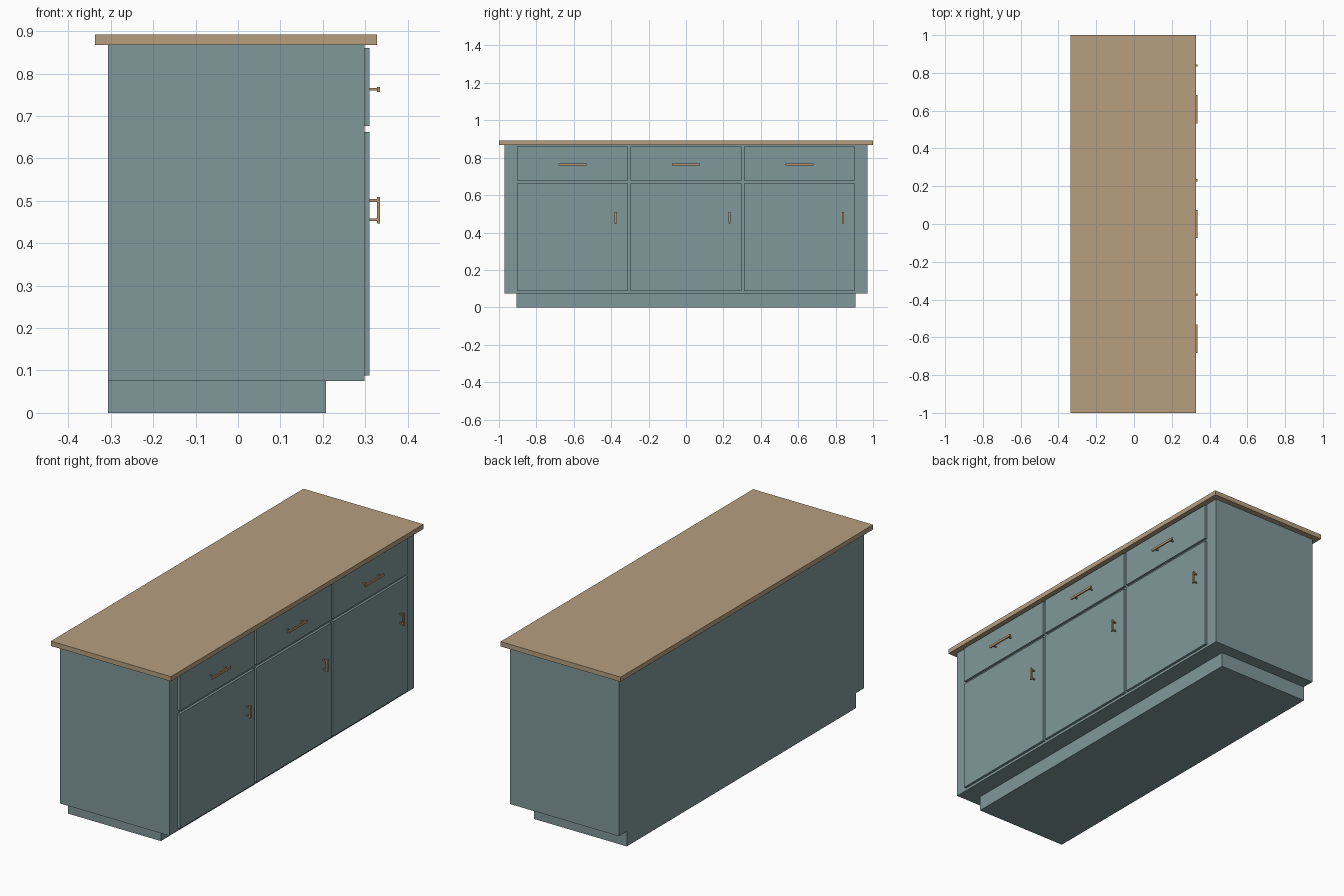
import bpy
from mathutils import Vector

cube = bpy.data.objects.get("Cube")
if cube:
    bpy.data.objects.remove(cube, do_unlink=True)


def material(name, rgb):
    m = bpy.data.materials.new(name)
    m.use_nodes = True
    m.diffuse_color = (*rgb, 1)
    m.node_tree.nodes["Principled BSDF"].inputs["Base Color"].default_value = (*rgb, 1)
    return m


TEAL = material("teal paint", (0.216, 0.314, 0.328))
WOOD = material("light wood", (0.468, 0.347, 0.212))
COPPER = material("copper", (0.47, 0.29, 0.15))


def box(name, lo, hi, mat):
    """Axis-aligned box between two opposite corners."""
    lo, hi = Vector(lo), Vector(hi)
    bpy.ops.mesh.primitive_cube_add(size=1)
    ob = bpy.context.object
    ob.name = ob.data.name = name
    for v in ob.data.vertices:
        v.co = (lo + hi) / 2 + v.co * (hi - lo)
    ob.data.materials.append(mat)
    return ob


def handle(name, y, z, half, axis):
    """Bar pull on two posts, running along axis 1 (y) or 2 (z)."""
    centre = Vector((FACE, y, z))
    along = Vector((0, axis == 1, axis == 2))
    across = Vector((0, axis == 2, axis == 1))
    reach = along * half + across * 0.006
    box(name + "_bar", centre - reach + Vector((0.018, 0, 0)),
        centre + reach + Vector((0.025, 0, 0)), COPPER)
    for side, label in ((-1, "a"), (1, "b")):
        foot = centre + along * side * half * 0.74
        size = Vector((0, 0.003, 0.003))
        box(f"{name}_post_{label}", foot - size, foot + size + Vector((0.018, 0, 0)), COPPER)


# Carcass, recessed plinth and overhanging worktop
BODY, FACE = 0.298, 0.31
box("plinth", (-0.307, -0.907, 0), (0.207, 0.907, 0.075), TEAL)
box("cabinet_body", (-0.307, -0.97, 0.075), (BODY, 0.97, 0.868), TEAL)
box("worktop", (-0.337, -1, 0.868), (0.328, 1, 0.892), WOOD)

# Three bays, each with a drawer above a door
for bay, label in ((-1, "right"), (0, "middle"), (1, "left")):
    y = bay * 0.607
    box(f"{label}_drawer", (BODY, y - 0.296, 0.677), (FACE, y + 0.296, 0.861), TEAL)
    box(f"{label}_door", (BODY, y - 0.296, 0.088), (FACE, y + 0.296, 0.662), TEAL)
    handle(f"{label}_drawer_handle", y, 0.763, 0.075, 1)
    handle(f"{label}_door_handle", y + 0.232, 0.478, 0.031, 2)
